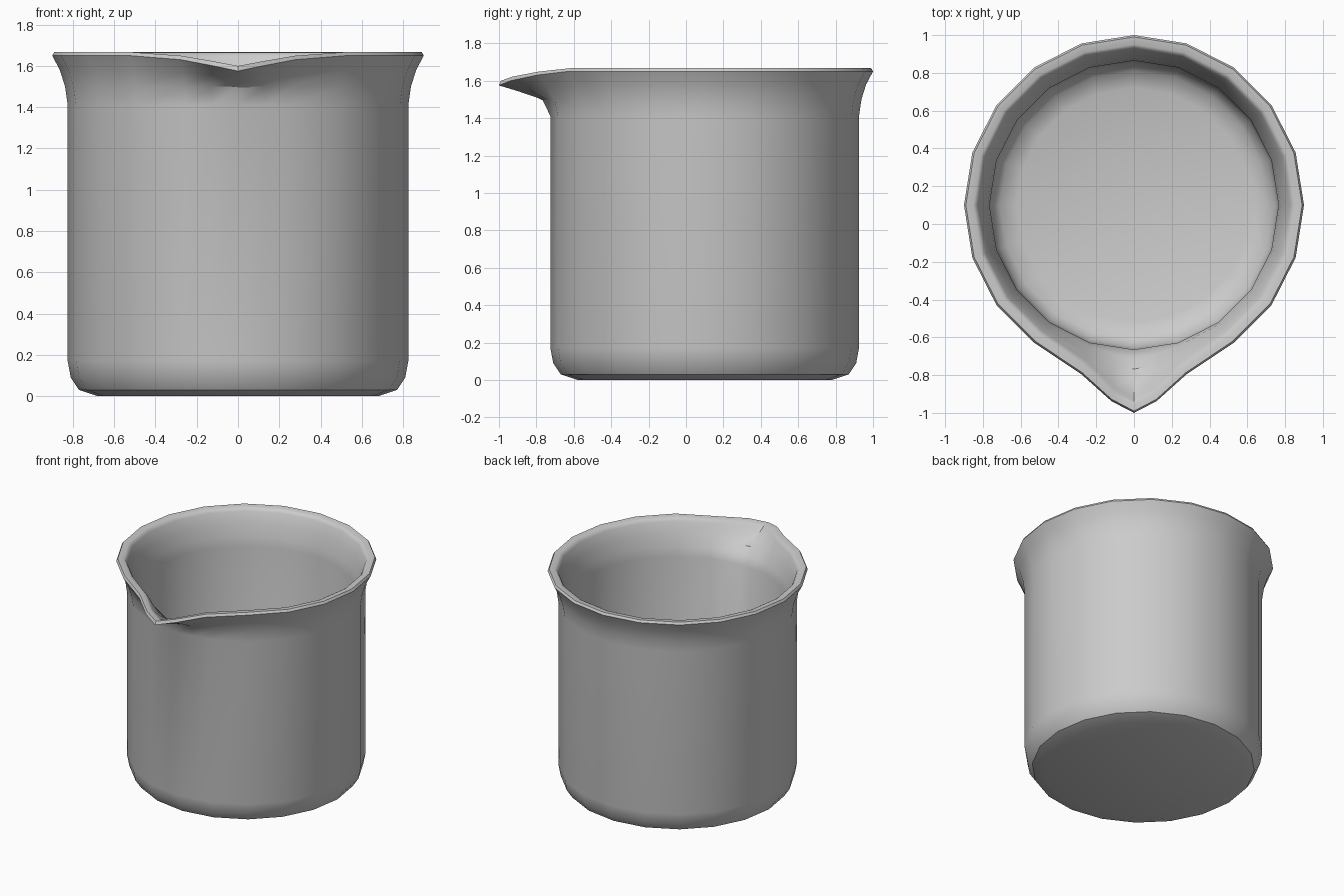
import bpy, bmesh, math

if "Cube" in bpy.data.objects:
    bpy.data.objects.remove(bpy.data.objects["Cube"], do_unlink=True)

# Single grey material
grey = bpy.data.materials.new("grey")
grey.use_nodes = True
colour = (0.6, 0.6, 0.6, 1)
grey.diffuse_color = colour
grey.node_tree.nodes["Principled BSDF"].inputs["Base Color"].default_value = colour

CENTRE_Y = 0.1

# Wall section from the outer base, over the rim, to the inner floor:
# radius, height, spout pull forward, spout drop
SECTION = [
    (0.68, 0.0, 0, 0), (0.77, 0.03, 0, 0), (0.81, 0.09, 0, 0), (0.825, 0.17, 0, 0),
    (0.825, 1.41, 0, 0), (0.838, 1.5, 0.15, 0), (0.863, 1.58, 0.65, 0.5),
    (0.90, 1.65, 1, 1), (0.89, 1.667, 1, 0.9), (0.85, 1.664, 1, 0.9),
    (0.838, 1.658, 1, 0.9), (0.826, 1.64, 0.95, 0.85), (0.80, 1.56, 0.6, 0.5),
    (0.775, 1.47, 0.2, 0), (0.765, 1.40, 0, 0),
    (0.765, 0.2, 0, 0), (0.75, 0.14, 0, 0), (0.71, 0.09, 0, 0), (0.62, 0.06, 0, 0),
]

# Spout strength by angle from the front: forward, down, sideways squeeze
SPOUT = {0: (0.2, 0.075, 0), 9: (0.16, 0.05, 0.14), 18: (0.04, 0.02, 0)}

# Twenty sides, plus one extra column on each side of the spout tip
ANGLES = sorted(list(range(-180, 180, 18)) + [-9, 9])


def ring_point(angle, radius, z, pull, drop):
    a = math.radians(angle)
    if abs(angle) == 9:                    # stay on the flat side
        radius *= math.cos(a)
    forward, down, squeeze = SPOUT.get(abs(angle), (0, 0, 0))
    return (radius * math.sin(a) * (1 - squeeze * pull),
            CENTRE_Y - radius * math.cos(a) - forward * pull,
            z - down * drop)


# Loft the section rings, then close the base and the floor
bm = bmesh.new()
rings = [[bm.verts.new(ring_point(a, *s)) for a in ANGLES] for s in SECTION]
n = len(ANGLES)
for low, high in zip(rings, rings[1:]):
    for i in range(n):
        j = (i + 1) % n
        bm.faces.new((low[i], low[j], high[j], high[i]))
bm.faces.new(rings[0][::-1])
bm.faces.new(rings[-1])
bmesh.ops.recalc_face_normals(bm, faces=bm.faces)

mesh = bpy.data.meshes.new("beaker")
bm.to_mesh(mesh)
bm.free()
mesh.materials.append(grey)
beaker = bpy.data.objects.new("beaker", mesh)
bpy.context.collection.objects.link(beaker)

# Smooth walls with crisp rim and base edges
bpy.ops.object.select_all(action="DESELECT")
beaker.select_set(True)
bpy.context.view_layer.objects.active = beaker
bpy.ops.object.shade_smooth_by_angle(angle=math.radians(35))
